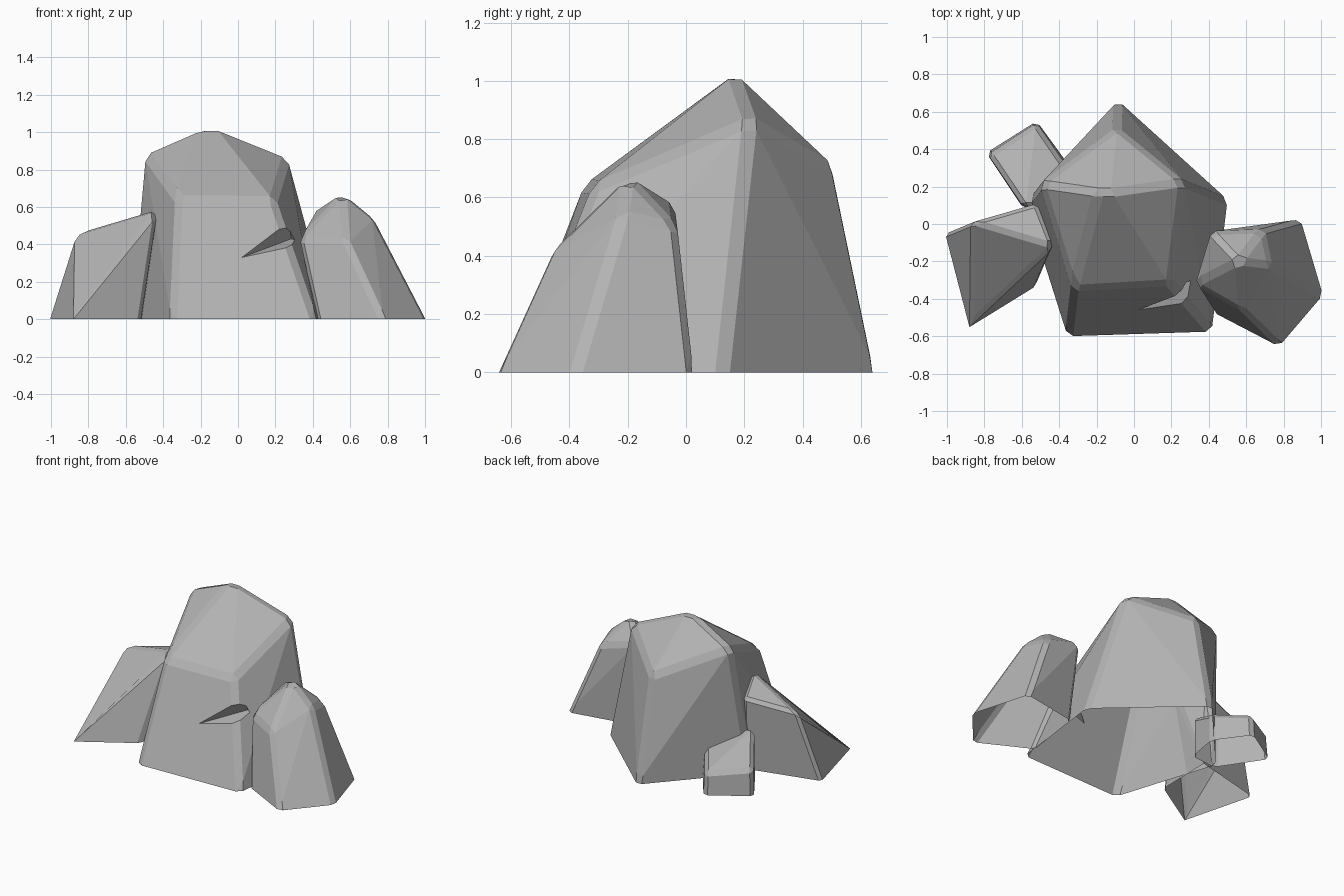
import bpy, bmesh, math

if "Cube" in bpy.data.objects:
    bpy.data.objects.remove(bpy.data.objects["Cube"])

# Dark grey stone
stone = bpy.data.materials.new("stone")
stone.diffuse_color = (0.45, 0.45, 0.45, 1)
stone.use_nodes = True
stone.node_tree.nodes["Principled BSDF"].inputs["Base Color"].default_value = stone.diffuse_color


def rock(name, base, top, bevel=0.03, open_bottom=True):
    """Faceted hollow stone: convex hull of ground outline and upper points, sharp edges chamfered."""
    bm = bmesh.new()
    for x, y in base:
        bm.verts.new((x, y, 0))
    for p in top:
        bm.verts.new(p)
    bmesh.ops.convex_hull(bm, input=bm.verts[:])
    bmesh.ops.delete(bm, geom=[v for v in bm.verts if not v.link_faces], context='VERTS')
    bmesh.ops.dissolve_limit(bm, angle_limit=math.radians(4), verts=bm.verts[:], edges=bm.edges[:])
    if bevel:
        sharp = [e for e in bm.edges
                 if max(v.co.z for v in e.verts) > 0.001
                 and e.calc_face_angle(0) > math.radians(24)]
        bmesh.ops.bevel(bm, geom=sharp, offset=bevel, segments=1, profile=0.5,
                        affect='EDGES', clamp_overlap=True)
    for v in bm.verts:
        v.co.z = max(v.co.z, 0)
    bmesh.ops.recalc_face_normals(bm, faces=bm.faces[:])
    if open_bottom:
        remove_bottom(bm)
    mesh = bpy.data.meshes.new(name)
    bm.to_mesh(mesh)
    bm.free()
    mesh.materials.append(stone)
    ob = bpy.data.objects.new(name, mesh)
    bpy.context.collection.objects.link(ob)
    return ob


def remove_bottom(bm):
    floor = [f for f in bm.faces if max(v.co.z for v in f.verts) < 0.002]
    bmesh.ops.delete(bm, geom=floor, context='FACES')


# Tall central boulder
main = rock("main_rock",
            [(-0.355, -0.60), (0.415, -0.575), (0.50, 0.13), (-0.085, 0.66), (-0.58, 0.11)],
            [(-0.325, -0.35, 0.645), (0.195, -0.32, 0.64), (0.265, 0.225, 0.87),
             (-0.09, 0.515, 0.70), (-0.50, 0.215, 0.89),
             (-0.19, 0.17, 1.025), (-0.12, 0.17, 1.025)], open_bottom=False)

# Wedge notch chipped out of its front right corner
cutter = rock("notch_cutter", [],
              [(0.02, -0.46, 0.33), (0.285, -0.27, 0.43),
               (0.26, -0.435, 0.585), (0.39, -0.46, 0.395)], bevel=0, open_bottom=False)
mod = main.modifiers.new("notch", 'BOOLEAN')
mod.operation = 'DIFFERENCE'
mod.solver = 'EXACT'
mod.object = cutter
bpy.context.view_layer.objects.active = main
bpy.ops.object.modifier_apply(modifier="notch")
bpy.data.objects.remove(cutter)
bm = bmesh.new()
bm.from_mesh(main.data)
remove_bottom(bm)
bm.to_mesh(main.data)
bm.free()

# Medium boulder on the right
rock("right_rock",
     [(0.42, -0.47), (0.775, -0.655), (1.01, -0.38), (0.89, 0.025), (0.48, -0.05)],
     [(0.73, -0.22, 0.54), (0.69, -0.03, 0.50), (0.41, -0.04, 0.58),
      (0.325, -0.32, 0.43), (0.58, -0.465, 0.42), (0.56, -0.20, 0.68)], bevel=0.025)

# Slanted boulder on the left
rock("left_rock",
     [(-1.01, -0.05), (-0.872, -0.535), (-0.52, -0.33), (-0.50, 0.08)],
     [(-0.865, 0.01, 0.46), (-0.43, -0.12, 0.59), (-0.52, 0.11, 0.51)], bevel=0.02)

# Low slab behind on the left
rock("back_slab",
     [(-0.79, 0.38), (-0.52, 0.55), (-0.36, 0.33), (-0.40, 0.10), (-0.59, 0.08)],
     [(-0.78, 0.37, 0.18), (-0.52, 0.54, 0.15), (-0.37, 0.32, 0.20),
      (-0.40, 0.10, 0.28), (-0.59, 0.09, 0.31)], bevel=0.025)
